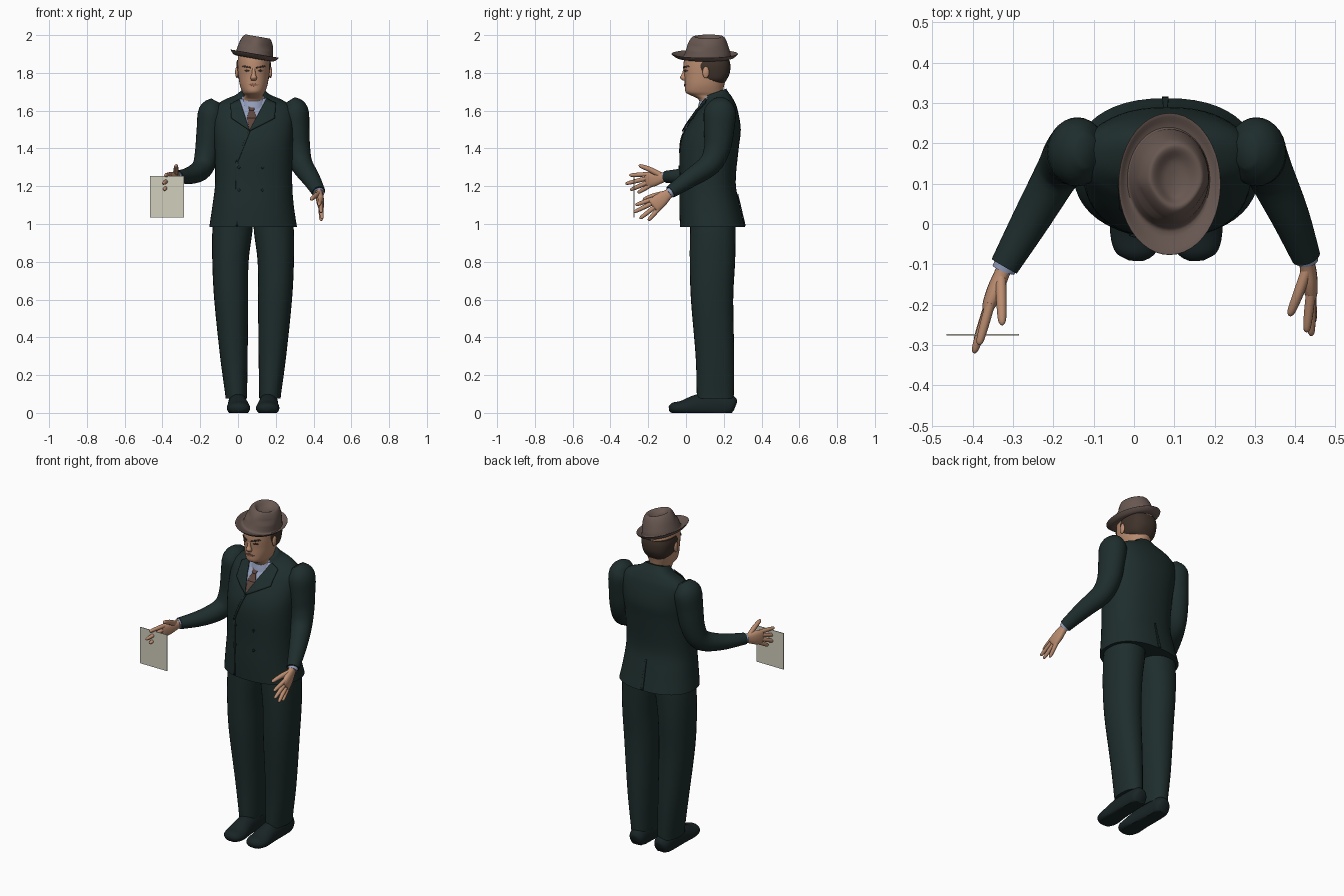
import bpy, bmesh, math
from mathutils import Vector
from mathutils.bvhtree import BVHTree

if "Cube" in bpy.data.objects:
    bpy.data.objects.remove(bpy.data.objects["Cube"])

MID = 0.08  # x of the figure's own centre line


def material(name, *rgb):
    col = [(c / 255) ** 2.2 for c in rgb] + [1.0]
    mat = bpy.data.materials.new(name)
    mat.use_nodes = True
    mat.diffuse_color = col
    mat.node_tree.nodes["Principled BSDF"].inputs["Base Color"].default_value = col
    return mat


suit = material("dark green suit", 35, 49, 48)
leather = material("black leather", 31, 41, 42)
skin = material("skin", 186, 140, 112)
felt = material("brown felt", 104, 88, 82)
hair_brown = material("dark brown hair", 66, 54, 47)
cotton = material("pale blue cotton", 146, 157, 186)
silk = material("brown silk", 92, 70, 64)
lip = material("lip", 148, 98, 84)
card = material("cream paper", 208, 205, 187)


def finish(name, bm, mat):
    bmesh.ops.recalc_face_normals(bm, faces=bm.faces[:])
    mesh = bpy.data.meshes.new(name)
    bm.to_mesh(mesh)
    bm.free()
    mesh.materials.append(mat)
    obj = bpy.data.objects.new(name, mesh)
    bpy.context.collection.objects.link(obj)
    bpy.ops.object.select_all(action="DESELECT")
    obj.select_set(True)
    bpy.context.view_layer.objects.active = obj
    bpy.ops.object.shade_smooth_by_angle(angle=math.radians(50))
    return obj


def resample(rings, steps):
    """Catmull-Rom curve through rings of (x, y, z, half width, half depth)."""
    out = []
    for i in range(len(rings) - 1):
        p0, p3 = rings[max(i - 1, 0)], rings[min(i + 2, len(rings) - 1)]
        p1, p2 = rings[i], rings[i + 1]
        for s in range(steps):
            t = s / steps
            out.append([b + t / 2 * (c - a + t * (2 * a - 5 * b + 4 * c - d + t * (3 * (b - c) + d - a)))
                        for a, b, c, d in zip(p0, p1, p2, p3)])
    return out + [list(rings[-1])]


def tube(name, rings, mat, level=True, power=2.0, sides=28, steps=4, shape=None):
    """Skin over rings; level rings lie flat, others follow the path."""
    path = resample(rings, steps)
    bm = bmesh.new()
    loops = []
    for i, (x, y, z, a, b) in enumerate(path):
        ahead = Vector(path[min(i + 1, len(path) - 1)][:3])
        along = (ahead - Vector(path[max(i - 1, 0)][:3])).normalized()
        if level:
            along = Vector((0, 0, 1))
        across = Vector((1, 0, 0))
        across = (across - along * across.dot(along)).normalized()
        other = along.cross(across)
        loop = []
        for k in range(sides):
            ang = math.tau * k / sides
            c, s = math.cos(ang), math.sin(ang)
            u = math.copysign(abs(c) ** (2 / power), c) * a
            v = math.copysign(abs(s) ** (2 / power), s) * b
            p = Vector((x, y, z)) + across * u + other * v
            loop.append(bm.verts.new(shape(p) if shape else p))
        loops.append(loop)
    for lo, hi in zip(loops, loops[1:]):
        for k in range(sides):
            n = (k + 1) % sides
            bm.faces.new((lo[k], lo[n], hi[n], hi[k]))
    bm.faces.new(loops[0])
    bm.faces.new(loops[-1])
    return finish(name, bm, mat)


def patch(name, target, corners, lift, mat, facing=-1, cells=10):
    """Thin plate over four (x, z) corners, laid onto the target's surface."""
    tree = BVHTree.FromPolygons([v.co for v in target.data.vertices],
                                [p.vertices[:] for p in target.data.polygons])
    a, b, c, d = (Vector(p) for p in corners)
    bm = bmesh.new()
    grid = []
    for i in range(cells + 1):
        row = []
        for j in range(cells + 1):
            q = a.lerp(b, j / cells).lerp(d.lerp(c, j / cells), i / cells)
            hit = tree.ray_cast(Vector((q.x, facing, q.y)), Vector((0, -facing, 0)))[0]
            row.append(bm.verts.new((q.x, (hit.y if hit else 0.12) + facing * lift, q.y)))
        grid.append(row)
    for i in range(cells):
        for j in range(cells):
            bm.faces.new((grid[i][j], grid[i][j + 1], grid[i + 1][j + 1], grid[i + 1][j]))
    bmesh.ops.remove_doubles(bm, verts=bm.verts[:], dist=1e-5)
    obj = finish(name, bm, mat)
    rim = obj.modifiers.new("thickness", "SOLIDIFY")
    rim.thickness, rim.offset = 0.005, 0
    return obj


def flip(rings, side):
    return [(MID + side * (r[0] - MID), *r[1:]) for r in rings]


def ball(name, centre, size, mat):
    bm = bmesh.new()
    bmesh.ops.create_uvsphere(bm, u_segments=16, v_segments=10, radius=1)
    for v in bm.verts:
        v.co = Vector(c + s * w for c, s, w in zip(centre, size, v.co))
    return finish(name, bm, mat)


def slope(p):
    """Drop the neckline toward the front."""
    p.z += (p.y - 0.18) * 0.35 * min(max((p.z - 1.6) / 0.08, 0), 1)
    return p


# Jacket body
jacket = tube("jacket", [
    (.08, .14, .985, .232, .172), (.08, .125, 1.1, .215, .16), (.083, .115, 1.22, .204, .148),
    (.083, .123, 1.4, .207, .156), (.082, .143, 1.5, .212, .147), (.08, .168, 1.6, .212, .106),
    (.08, .168, 1.647, .172, .082), (.08, .16, 1.68, .1, .066), (.08, .155, 1.705, .07, .058)],
    suit, power=2.3, sides=48, shape=slope)

# Shirt, tie, lapels and front edge
patch("shirt_front", jacket, [(.005, 1.66), (.155, 1.665), (.064, 1.5), (.06, 1.5)], .004, cotton)
tube("shirt_collar", [(MID, .135, 1.62, .075, .075), (MID, .137, 1.67, .068, .07),
                      (MID, .14, 1.7, .064, .066)], cotton, shape=slope)
patch("tie_knot", jacket, [(.052, 1.635), (.095, 1.635), (.084, 1.6), (.06, 1.6)], .013, silk)
patch("tie_blade", jacket, [(.06, 1.6), (.084, 1.6), (.1, 1.56), (.047, 1.56)], .01, silk)
patch("tie_end", jacket, [(.047, 1.56), (.1, 1.56), (.066, 1.5), (.06, 1.5)], .01, silk)
patch("right_lapel", jacket, [(.008, 1.66), (-.04, 1.635), (-.035, 1.56), (.062, 1.495)], .011, suit)
patch("left_lapel", jacket, [(.152, 1.665), (.2, 1.64), (.195, 1.56), (.058, 1.49)], .012, suit)
patch("front_edge", jacket, [(.056, 1.5), (.068, 1.5), (.0, 1.33), (-.012, 1.33)], .004, suit)
patch("front_fold", jacket, [(-.012, 1.33), (.0, 1.33), (.0, .99), (-.01, .99)], .002, suit)
patch("back_vent", jacket, [(.074, 1.16), (.082, 1.16), (.086, .99), (.07, .99)], .003, suit, facing=1)
for row, z in (("upper", 1.3), ("lower", 1.18)):
    for label, x in (("right", .005), ("left", .13)):
        patch(f"{row}_{label}_button_plate", jacket,
              [(x - .009, z), (x, z + .009), (x + .009, z), (x, z - .009)], .005, leather, cells=4)

# Trousers and shoes
for label, side in (("right", 1), ("left", -1)):
    tube(f"{label}_trouser_leg", flip([
        (-.025, .142, 1.03, .1, .12), (-.03, .142, .96, .106, .121), (-.04, .14, .8, .096, .12),
        (-.036, .138, .6, .09, .112), (-.022, .153, .3, .073, .102), (-.01, .155, .1, .058, .098),
        (-.01, .155, .075, .057, .096)], side), suit, power=2.2)

    def flatten(p):
        p.z = max(p.z, 0)
        return p

    tube(f"{label}_shoe", flip([
        (-.003, .262, .035, .025, .025), (-.003, .24, .04, .046, .055), (-.003, .16, .04, .05, .075),
        (.0, .06, .035, .054, .063), (.003, -.02, .025, .062, .04), (.006, -.07, .024, .05, .03),
        (.006, -.09, .022, .02, .012)], side), leather, level=False, shape=flatten)

# Sleeves
tube("right_sleeve", [
    (-.115, .18, 1.65, .03, .04), (-.137, .18, 1.6, .07, .083), (-.148, .175, 1.5, .071, .08),
    (-.163, .165, 1.38, .065, .07), (-.19, .125, 1.295, .056, .06), (-.25, .02, 1.258, .048, .046),
    (-.322, -.105, 1.25, .036, .032)], suit, level=False)
tube("left_sleeve", [
    (.275, .18, 1.655, .03, .04), (.3, .18, 1.605, .07, .083), (.309, .175, 1.5, .069, .08),
    (.318, .165, 1.4, .064, .07), (.338, .125, 1.315, .058, .06), (.387, .02, 1.24, .048, .048),
    (.427, -.082, 1.17, .036, .034)], suit, level=False)


def hand(label, wrist, knuckle, tips, thumb):
    """Shirt cuff, palm, four fingers and a thumb."""
    w, k = Vector(wrist), Vector(knuckle)
    along = (k - w).normalized()
    up = Vector((1, 0, 0)).cross(along).normalized()
    if up.z < 0:
        up = -up
    tube(f"{label}_cuff", [(*(w - along * .03), .03, .028), (*(w + along * .01), .029, .027)],
         cotton, level=False)
    tube(f"{label}_palm", [
        (*(w - along * .03), .02, .024), (*(w + along * .015), .019, .026),
        (*w.lerp(k, .6), .02, .038), (*k, .015, .04), (*(k + along * .012), .006, .032)],
        skin, level=False, power=2.4)
    for finger, tip, shift in zip(("index", "middle", "ring", "little"), tips, (.03, .011, -.009, -.028)):
        base, t = k + up * shift - along * .015, Vector(tip)
        tube(f"{label}_{finger}_finger", [
            (*base, .012, .012), (*base.lerp(t, .5), .0115, .0115),
            (*base.lerp(t, .9), .009, .009), (*t, .003, .003)], skin, level=False, sides=12)
    t, base = Vector(thumb), w.lerp(k, .25) + up * .012
    bend = base.lerp(t, .5) + up * .004
    tube(f"{label}_thumb", [(*base, .014, .016), (*bend, .013, .014),
                            (*base.lerp(t, .9), .01, .01), (*t, .003, .003)],
         skin, level=False, sides=12)


hand("right", (-.32, -.105, 1.25), (-.362, -.205, 1.232),
     [(-.385, -.3, 1.258), (-.397, -.32, 1.213), (-.392, -.295, 1.18), (-.375, -.255, 1.165)],
     (-.327, -.25, 1.312))
hand("left", (.427, -.082, 1.168), (.44, -.168, 1.1),
     [(.428, -.268, 1.1), (.44, -.277, 1.062), (.445, -.245, 1.028), (.44, -.2, 1.018)],
     (.386, -.228, 1.13))

# Sheet of paper
bm = bmesh.new()
bmesh.ops.create_cube(bm, size=1)
for v in bm.verts:
    v.co = Vector((-.375 + v.co.x * .18, -.275 + v.co.y * .004, 1.145 + v.co.z * .22))
finish("paper_sheet", bm, card)

# Head, face and hair
HX = 0.083
head = tube("head", [
    (MID, .14, 1.62, .058, .062), (MID, .13, 1.66, .056, .064), (HX, .11, 1.68, .05, .082),
    (HX, .096, 1.698, .06, .098), (HX, .098, 1.735, .073, .104), (HX, .104, 1.78, .08, .112),
    (HX, .108, 1.83, .084, .121), (HX, .108, 1.88, .083, .117), (HX, .108, 1.92, .07, .1)],
    skin, power=2.15, sides=36)
tube("hair", [
    (HX, .15, 1.742, .05, .05), (HX, .142, 1.765, .078, .074), (HX, .135, 1.8, .088, .097),
    (HX, .133, 1.84, .092, .102), (HX, .133, 1.868, .088, .097)], hair_brown, power=2.4, sides=36)
tube("nose", [
    (HX, -.004, 1.828, .008, .008), (HX, -.012, 1.795, .01, .01), (HX, -.014, 1.775, .017, .018),
    (HX, -.008, 1.76, .013, .01)], skin, sides=14)
for side in (-1, 1):
    label = "left" if side > 0 else "right"

    def across(points):
        return [(HX + side * x, z) for x, z in points]

    patch(f"{label}_brow", head, across([(.014, 1.831), (.056, 1.84), (.06, 1.832), (.014, 1.823)]),
          .003, hair_brown, cells=6)
    patch(f"{label}_eye", head, across([(.022, 1.811), (.036, 1.817), (.052, 1.811), (.036, 1.806)]),
          .001, hair_brown, cells=6)
    ball(f"{label}_ear", (HX + side * .089, .105, 1.803), (.009, .018, .031), skin)
patch("mouth", head, [(HX - .028, 1.737), (HX, 1.745), (HX + .028, 1.737), (HX, 1.729)], .002, lip)


def pinch(p):
    """Narrow the front of the crown."""
    if p.z > 0.05 and p.y < 0:
        p.x *= 1 + p.y * 3
    return p


# Hat: brim, crown and dented top in one skin
hat = tube("hat", [
    (0, .005, -.012, .07, .1), (0, .002, -.01, .105, .145), (0, 0, .008, .126, .172),
    (0, 0, .014, .126, .172), (0, .01, -.001, .104, .13), (0, .015, .022, .098, .119),
    (0, .015, .07, .088, .104), (0, .017, .1, .072, .087), (0, .017, .105, .058, .07),
    (0, .012, .086, .03, .045), (0, .01, .08, .006, .012)], felt, sides=44, shape=pinch)
hat.location = (.086, .1, 1.888)
hat.rotation_euler.y = 0.17
